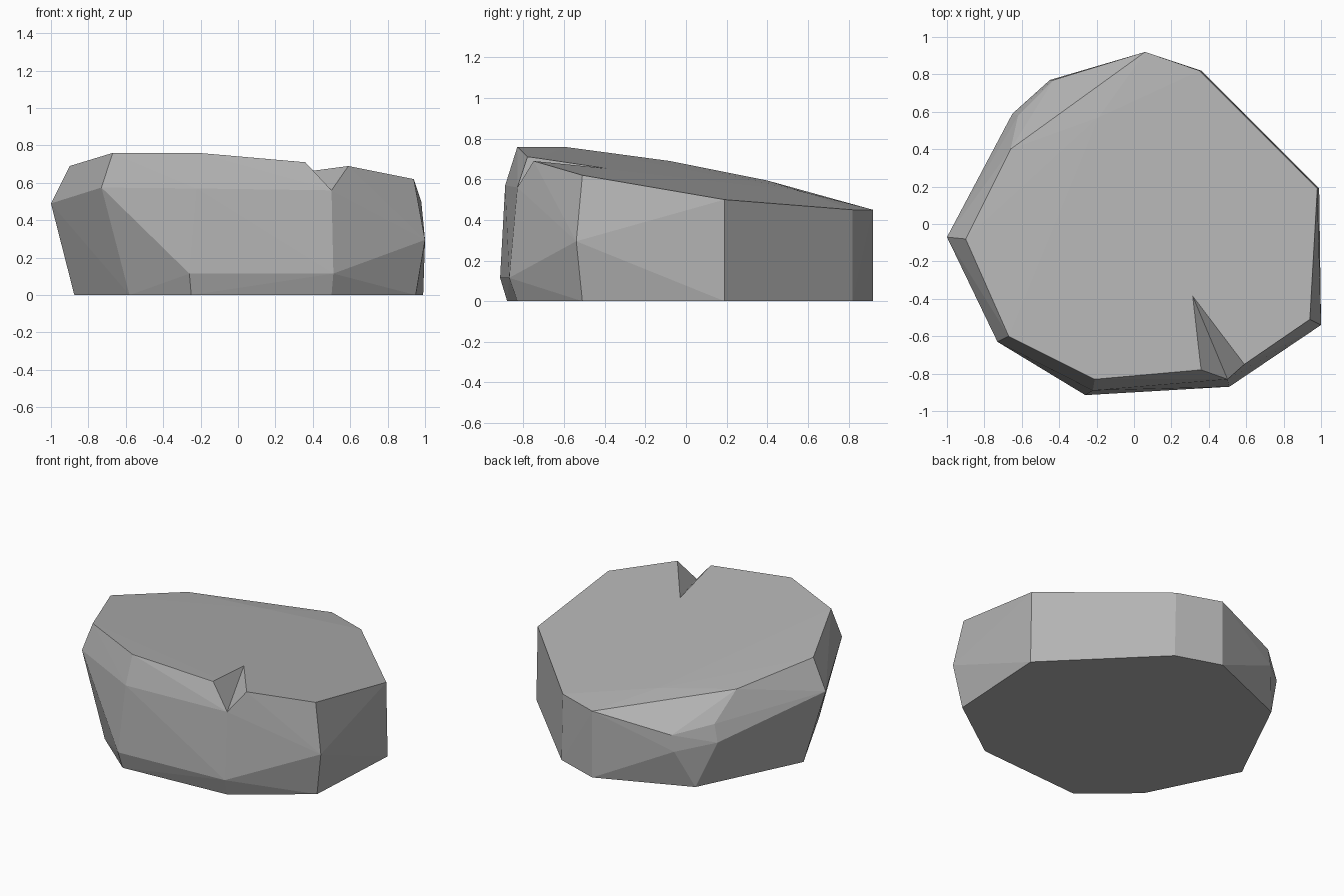
import bpy
import bmesh
from mathutils import Vector

default_cube = bpy.data.objects.get("Cube")
if default_cube:
    bpy.data.objects.remove(default_cube, do_unlink=True)

# One plain stone colour
stone = bpy.data.materials.new("stone grey")
stone.use_nodes = True
grey = (0.45, 0.45, 0.45, 1)
stone.diffuse_color = grey
stone.node_tree.nodes["Principled BSDF"].inputs["Base Color"].default_value = grey


def hull_object(name, points):
    """Make a faceted object from the convex hull of a few corner points."""
    bm = bmesh.new()
    for point in points:
        bm.verts.new(point)
    result = bmesh.ops.convex_hull(bm, input=bm.verts)
    unused = {v for v in result["geom_interior"] + result["geom_unused"]
              if isinstance(v, bmesh.types.BMVert)}
    bmesh.ops.delete(bm, geom=list(unused), context="VERTS")
    bmesh.ops.recalc_face_normals(bm, faces=bm.faces)
    mesh = bpy.data.meshes.new(name)
    bm.to_mesh(mesh)
    bm.free()
    mesh.materials.append(stone)
    obj = bpy.data.objects.new(name, mesh)
    bpy.context.scene.collection.objects.link(obj)
    return obj


# Corners of the notch in the front edge
notch_left = Vector((.36, -.78, .71))
notch_right = Vector((.59, -.75, .69))
notch_foot = Vector((.5, -.83, .56))
notch_tip = Vector((.32, -.4, .65))

# Flat underside outline
base = [(x, y, 0) for x, y in (
    (-.875, -.01), (-.58, -.6), (-.25, -.88), (.5, -.83), (.95, -.51),
    (.99, .19), (.36, .82), (.06, .92), (-.54, .67))]

# Widest corners around the sides
waist = [(-1, -.07, .49), (-.73, -.63, .575), (-.22, -.89, .57),
         (-.26, -.915, .115), (.51, -.87, .115), (1, -.54, .295),
         (-.65, .59, .3), (-.45, .77, .253)]

# Sloping top outline, with the worn back corner
rim = [(-.9, -.08, .69), (-.67, -.6, .76), (-.21, -.83, .76),
       (.94, -.51, .62), (.98, .19, .5), (.35, .82, .45), (.06, .92, .45),
       (-.43, .77, .36), (-.62, .58, .415), (-.66, .4, .594)]
worn_corner = [(-.5, .41, .58), (-.19, .57, .54)]

rock = hull_object("rock", base + waist + rim + worn_corner
                   + [notch_left, notch_right, notch_foot])

# Wedge that cuts the notch, pushed past the surface within its own planes
valley = notch_foot - notch_tip
tip = notch_tip - valley * 0.1
sides = [p + (p - notch_foot) + (p - notch_tip) * 0.3
         for p in (notch_left, notch_right)]
wedge = hull_object("notch_cutter", [tip, notch_foot + valley * 0.5] + sides)
wedge.hide_render = True
wedge.hide_viewport = True

cut = rock.modifiers.new("notch", "BOOLEAN")
cut.operation = "DIFFERENCE"
cut.solver = "EXACT"
cut.object = wedge
